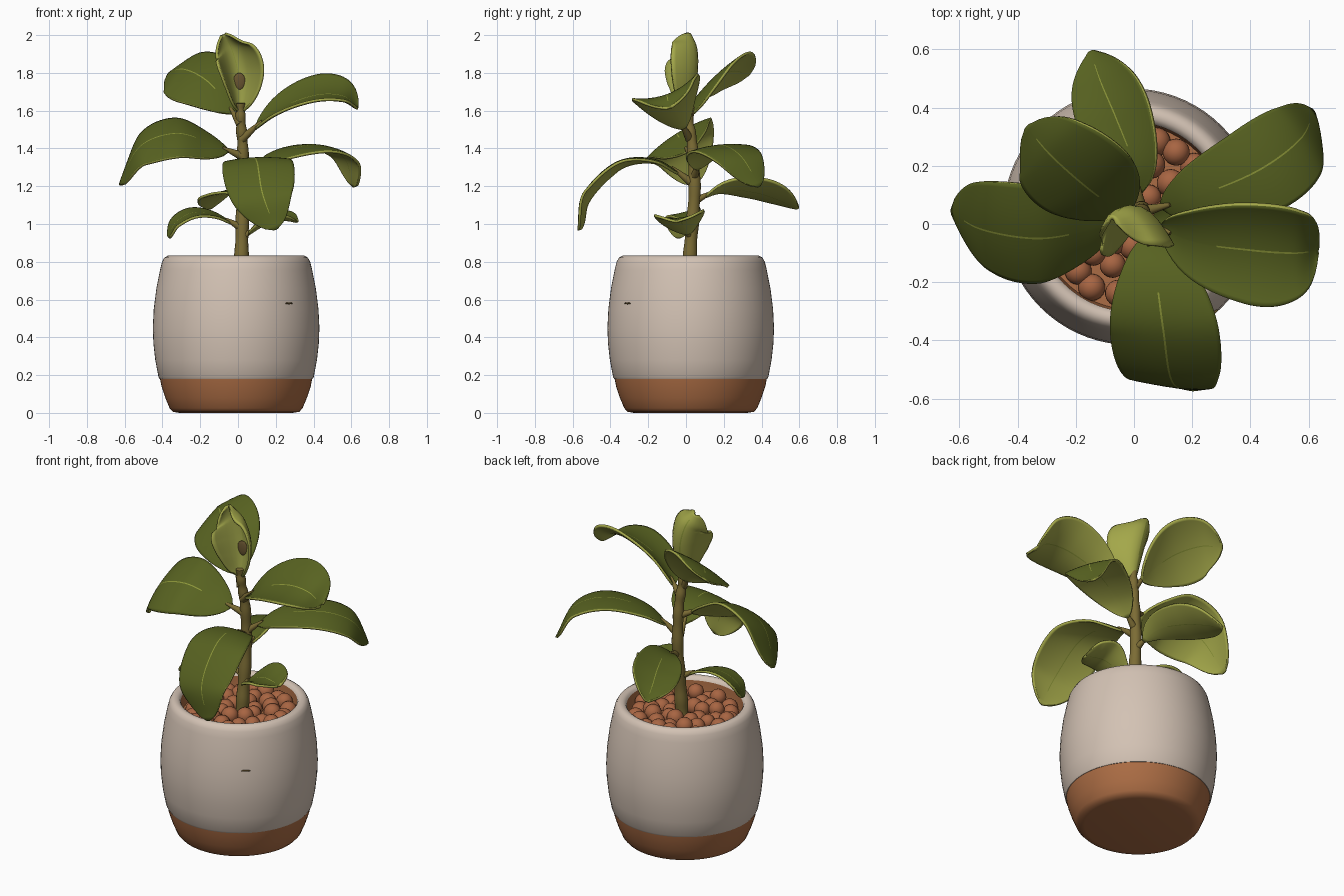
import bpy, bmesh, math, random
from mathutils import Vector, Matrix

if "Cube" in bpy.data.objects:
    bpy.data.objects.remove(bpy.data.objects["Cube"])
random.seed(4)


def material(name, r, g, b):
    m = bpy.data.materials.new(name)
    m.use_nodes = True
    m.diffuse_color = (r, g, b, 1)
    bsdf = m.node_tree.nodes["Principled BSDF"]
    bsdf.inputs["Base Color"].default_value = (r, g, b, 1)
    bsdf.inputs["Roughness"].default_value = 0.7
    return m


GLAZE = material("cream glaze", 0.65, 0.54, 0.455)
CLAY = material("terracotta", 0.41, 0.152, 0.058)
PEBBLE = material("clay pebble", 0.39, 0.13, 0.055)
LEAF = material("leaf green", 0.097, 0.123, 0.015)
UNDER = material("leaf underside", 0.37, 0.39, 0.068)
VEIN = material("leaf vein", 0.26, 0.30, 0.04)
YOUNG = material("young leaf", 0.30, 0.32, 0.058)
STEM = material("stem", 0.20, 0.15, 0.035)
BROWN = material("dark brown", 0.14, 0.09, 0.03)

POT_X, POT_Y = -0.01, 0.025


def finish(bm, name, mats, angle=180):
    mesh = bpy.data.meshes.new(name)
    bm.to_mesh(mesh)
    bm.free()
    ob = bpy.data.objects.new(name, mesh)
    bpy.context.collection.objects.link(ob)
    for m in mats:
        mesh.materials.append(m)
    bpy.ops.object.select_all(action="DESELECT")
    ob.select_set(True)
    bpy.context.view_layer.objects.active = ob
    bpy.ops.object.shade_smooth_by_angle(angle=math.radians(angle))
    return ob


def lathe(name, profile, mat, steps=72):
    # Revolve (radius, height) pairs around the pot axis
    bm = bmesh.new()
    verts = [bm.verts.new((r, 0, z)) for r, z in profile]
    edges = [bm.edges.new(p) for p in zip(verts, verts[1:])]
    bmesh.ops.spin(bm, geom=verts + edges, axis=(0, 0, 1), cent=(0, 0, 0),
                   steps=steps, angle=math.tau)
    bmesh.ops.remove_doubles(bm, verts=bm.verts, dist=0.0005)
    bmesh.ops.translate(bm, verts=bm.verts, vec=(POT_X, POT_Y, 0))
    bmesh.ops.recalc_face_normals(bm, faces=bm.faces)
    return finish(bm, name, [mat], 40)


def spot(name, mat, centre, size, turn):
    # Small flattened mark lying on a surface
    bm = bmesh.new()
    place = (Matrix.Translation(centre) @ Matrix.Rotation(turn, 4, "Z")
             @ Matrix.Diagonal((*size, 1)))
    bmesh.ops.create_uvsphere(bm, u_segments=16, v_segments=10, radius=1, matrix=place)
    return finish(bm, name, [mat])


def path(points, t):
    # Smooth curve through the points, t from 0 to 1
    p = [Vector(q) for q in points]
    p = [2 * p[0] - p[1]] + p + [2 * p[-1] - p[-2]]
    s = min(max(t, 0), 1) * (len(p) - 3)
    i = min(int(s), len(p) - 4)
    f = s - i
    a, b, c, d = p[i:i + 4]
    return 0.5 * (2 * b + (c - a) * f + (2 * a - 5 * b + 4 * c - d) * f ** 2
                  + (3 * b - a - 3 * c + d) * f ** 3)


def frame(points, t, side):
    tan = (path(points, t + 0.01) - path(points, t - 0.01)).normalized()
    s = Vector(side)
    s = (s - tan * s.dot(tan)).normalized()
    return path(points, t), s, tan.cross(s)


def tube(name, points, end, radius, side, rings=16, sides=14):
    # Tapered round tube along the first part of a path
    bm = bmesh.new()
    loops = []
    for i in range(rings + 1):
        f = i / rings
        c, s, n = frame(points, f * end, side)
        r = radius(f)
        loops.append([bm.verts.new(c + r * (s * math.cos(a) + n * math.sin(a)))
                      for a in (math.tau * k / sides for k in range(sides))])
    for lo, hi in zip(loops, loops[1:]):
        for k in range(sides):
            j = (k + 1) % sides
            bm.faces.new((lo[k], lo[j], hi[j], hi[k]))
    bm.faces.new(loops[-1])
    bm.faces.new(loops[0][::-1])
    bmesh.ops.recalc_face_normals(bm, faces=bm.faces)
    return finish(bm, name, [STEM], 60)


def leaf(name, points, side, width, cup, top=LEAF, start=0.1, lean=1.06, blunt=0.57,
         rows=32):
    # Cupped blade with a thin vein strip down the middle
    half = [0.018, 0.2, 0.4, 0.6, 0.8, 0.92, 1]
    cols = [-v for v in reversed(half)] + half
    bm = bmesh.new()
    grid = []
    for i in range(rows + 1):
        u = i / rows
        c, s, n = frame(points, start + (1 - start) * u, side)
        w = width * max(0.06, math.sin(math.pi * min(u, 0.998) ** lean) ** blunt)
        grid.append([bm.verts.new(c + s * w * v + n * cup * w * v * v)
                     for v in cols])
    mid = len(half) - 1
    for i in range(rows):
        for j in range(len(cols) - 1):
            f = bm.faces.new((grid[i][j], grid[i + 1][j],
                              grid[i + 1][j + 1], grid[i][j + 1]))
            f.material_index = 2 if j == mid and rows * 0.25 < i < rows * 0.85 else 0
    ob = finish(bm, name, [top, UNDER, VEIN])
    mod = ob.modifiers.new("thickness", "SOLIDIFY")
    mod.thickness = 0.014
    mod.offset = -1
    mod.material_offset = 1
    mod.material_offset_rim = 1
    if top is LEAF:
        tube(name + "_stalk", points, start + 0.05,
             lambda f: 0.024 - 0.017 * f, side, rings=8)
    return ob


# Pot: unglazed foot, glazed body with rounded rim, clay lining
lathe("pot_foot", [(0, 0), (0.3, 0), (0.335, 0.006), (0.352, 0.025),
                   (0.375, 0.08), (0.395, 0.14), (0.403, 0.182), (0.39, 0.183)], CLAY)
lathe("pot_body", [(0.39, 0.178), (0.405, 0.18), (0.411, 0.19), (0.428, 0.28),
                   (0.438, 0.37), (0.441, 0.45), (0.436, 0.55), (0.422, 0.66),
                   (0.402, 0.76), (0.392, 0.8), (0.38, 0.822), (0.362, 0.832),
                   (0.345, 0.83), (0.333, 0.823), (0.326, 0.81)], GLAZE)
lathe("pot_lining", [(0.326, 0.811), (0.322, 0.76), (0.318, 0.735), (0, 0.735)], CLAY)
spot("pot_nick", BROWN, (0.27, -0.31, 0.58), (0.026, 0.005, 0.005), math.radians(40))

# Clay pebbles packed in rings on top of the soil
bm = bmesh.new()
for ring in (0.1, 0.185, 0.27):
    count = int(math.tau * ring / 0.078)
    for k in range(count):
        a = math.tau * (k + random.uniform(-0.15, 0.15)) / count + ring * 9
        r = ring + random.uniform(-0.012, 0.008)
        place = (POT_X + r * math.cos(a), POT_Y + r * math.sin(a),
                 0.752 + random.uniform(-0.015, 0.018))
        bmesh.ops.create_uvsphere(bm, u_segments=18, v_segments=12,
                                  radius=random.uniform(0.043, 0.05),
                                  matrix=Matrix.Translation(place))
finish(bm, "pebbles", [PEBBLE])

# Main stem, with slight swellings at the nodes
tube("stem", [(0.015, 0.015, 0.7), (0.02, 0.025, 0.9), (0.025, 0.045, 1.17),
              (0.025, 0.035, 1.4), (0.015, 0.015, 1.54), (0.012, 0.005, 1.64)], 1,
     lambda f: 0.039 - 0.016 * f + 0.002 * math.cos(f * 44), (1, 0, 0), rings=60)

# Leaves: centre line, direction across, half width, cupping
leaf("front_leaf", [(0.025, 0.03, 1.22), (0.07, -0.15, 1.34), (0.1, -0.36, 1.33),
                    (0.13, -0.54, 1.16), (0.2, -0.575, 0.97)],
     (1, -0.1, 0.05), 0.19, -0.1)
leaf("upper_right_leaf", [(0.02, 0.02, 1.45), (0.2, -0.06, 1.6), (0.4, -0.09, 1.68),
                          (0.55, -0.1, 1.68), (0.635, -0.09, 1.62)],
     (0, 1, 0.38), 0.185, 0.25)
leaf("lower_right_leaf", [(0.02, 0.04, 1.24), (0.2, 0.09, 1.37), (0.42, 0.18, 1.42),
                          (0.57, 0.29, 1.36), (0.62, 0.39, 1.2)],
     (-0.5, 0.87, 0.1), 0.16, -0.1)
leaf("back_leaf", [(0.025, 0.04, 1.12), (0, 0.2, 1.19), (-0.06, 0.36, 1.18),
                   (-0.115, 0.49, 1.14), (-0.15, 0.595, 1.09)],
     (-1, -0.25, -0.4), 0.135, 0.15, lean=0.98, blunt=0.75)
leaf("upper_left_leaf", [(0.012, 0.01, 1.53), (-0.08, 0.065, 1.67), (-0.18, 0.14, 1.77),
                         (-0.29, 0.24, 1.82), (-0.37, 0.335, 1.8)],
     (-0.65, -0.7, -0.72), 0.205, -0.1)
leaf("left_leaf", [(0.02, 0.03, 1.36), (-0.15, -0.02, 1.43), (-0.33, -0.05, 1.48),
                   (-0.52, -0.02, 1.41), (-0.63, 0.04, 1.21)],
     (0, -1, -0.62), 0.2, -0.12)
leaf("low_left_leaf", [(0.02, 0.025, 0.98), (-0.12, 0, 1.05), (-0.24, -0.015, 1.06),
                       (-0.33, -0.03, 1.01), (-0.37, -0.045, 0.93)],
     (0.2, -1, -0.25), 0.095, 0.05)
leaf("low_right_leaf", [(0.02, 0.025, 0.93), (0.11, -0.01, 0.99), (0.19, -0.03, 1.03),
                        (0.26, -0.04, 1.03), (0.31, -0.05, 1.02)],
     (0, 1, 0.1), 0.13, 0.25)
leaf("top_leaf", [(0.012, 0.005, 1.6), (0.01, 0.035, 1.72), (-0.005, 0.05, 1.83),
                  (-0.035, 0.045, 1.93), (-0.075, 0.015, 2.0)],
     (-1, -0.12, 0.1), 0.11, 1.35, top=YOUNG, start=0, lean=1.02, blunt=0.5)
spot("leaf_blemish", BROWN, (0.007, 0.034, 1.755), (0.033, 0.008, 0.045), 0.1)
